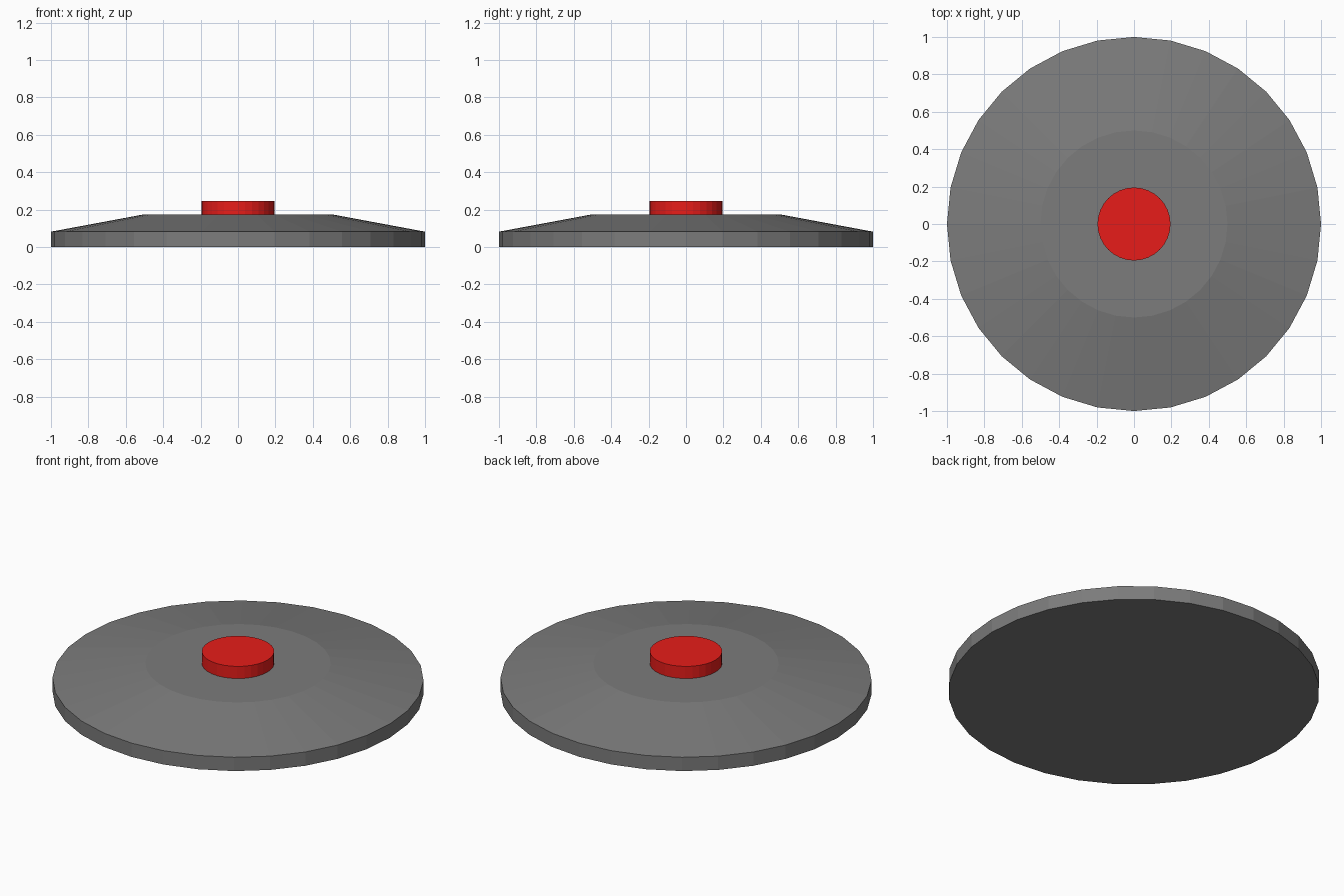
import bpy, bmesh
from math import cos, sin, tau

if "Cube" in bpy.data.objects:
    bpy.data.objects.remove(bpy.data.objects["Cube"])

SIDES = 32


def lathe(name, profile, color, sides=SIDES):
    """Closed solid from (radius, z) rings, capped at both ends."""
    bm = bmesh.new()
    rings = [[bm.verts.new((r * cos(tau * i / sides), r * sin(tau * i / sides), z))
              for i in range(sides)] for r, z in profile]
    for low, high in zip(rings, rings[1:]):
        for i in range(sides):
            j = (i + 1) % sides
            bm.faces.new((low[i], low[j], high[j], high[i]))
    bm.faces.new(rings[0][::-1])
    bm.faces.new(rings[-1])
    mesh = bpy.data.meshes.new(name)
    bm.to_mesh(mesh)
    bm.free()
    mat = bpy.data.materials.new(name + "_color")
    mat.diffuse_color = (*color, 1.0)
    mat.use_nodes = True
    mat.node_tree.nodes["Principled BSDF"].inputs["Base Color"].default_value = mat.diffuse_color
    mesh.materials.append(mat)
    obj = bpy.data.objects.new(name, mesh)
    bpy.context.collection.objects.link(obj)
    return obj


# Flat dark grey disc body with a sloped shoulder
lathe("disc_body", [(1.0, 0.0), (1.0, 0.082), (0.5, 0.175)], (0.2, 0.2, 0.2))

# Red push button, seated on the flat top
lathe("push_button", [(0.195, 0.175), (0.195, 0.247)], (0.8, 0.012, 0.01))
